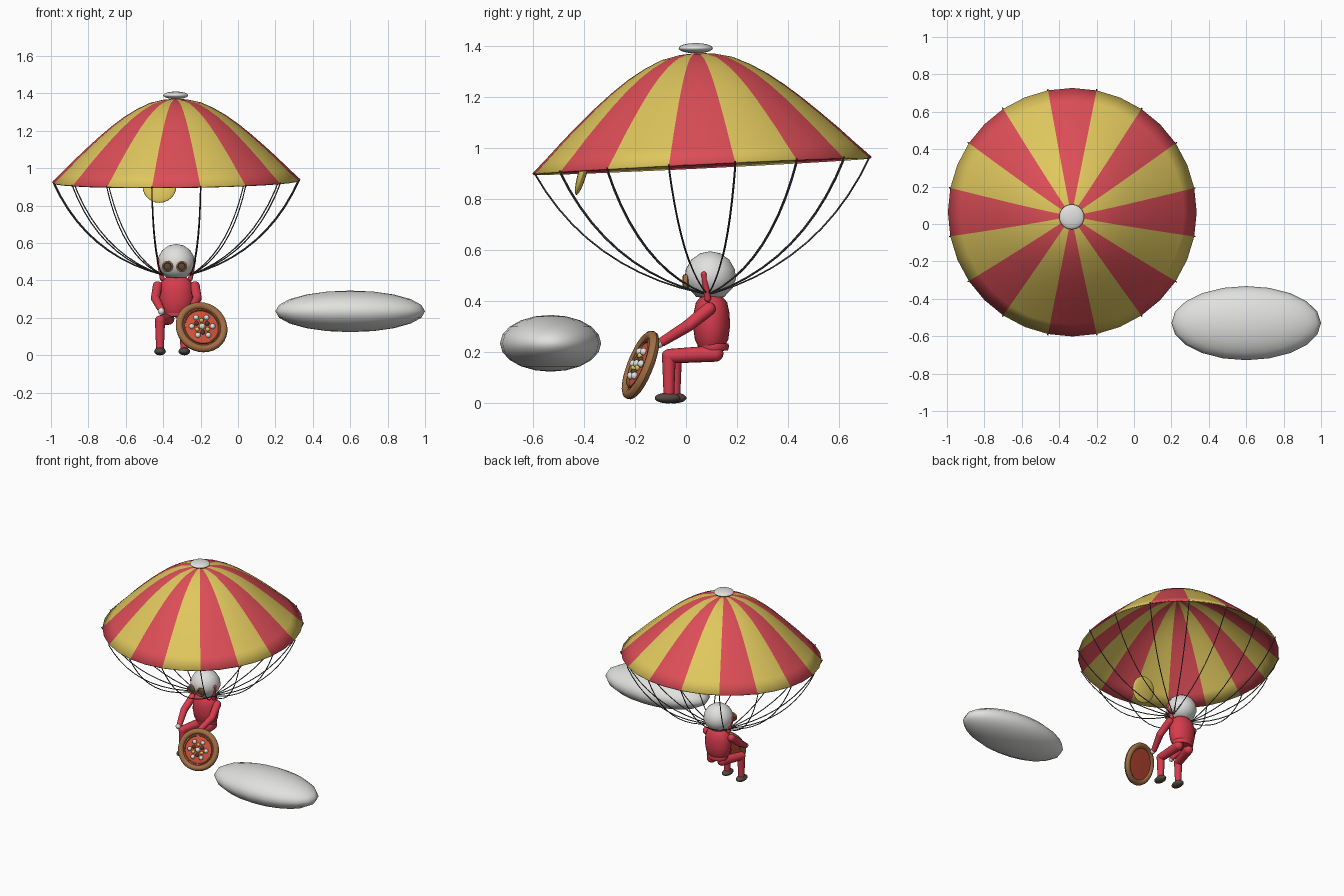
import bpy, bmesh
from math import sin, cos, pi, radians
from mathutils import Vector, Matrix

cube = bpy.data.objects.get("Cube")
if cube:
    bpy.data.objects.remove(cube, do_unlink=True)


def material(name, r, g, b):
    m = bpy.data.materials.new(name)
    m.use_nodes = True
    m.diffuse_color = (r, g, b, 1)
    bsdf = next(n for n in m.node_tree.nodes if n.type == 'BSDF_PRINCIPLED')
    bsdf.inputs["Base Color"].default_value = (r, g, b, 1)
    return m


RED = material("canopy_red", .72, .075, .095)
YELLOW = material("canopy_yellow", .74, .57, .11)
WHITE = material("soft_white", .75, .75, .74)
SUIT = material("suit_red", .68, .045, .075)
BROWN = material("wood_brown", .36, .16, .06)
ORANGE = material("panel_orange_red", .68, .09, .045)
DARK = material("boot_brown", .09, .065, .055)
ROPE = material("rope_grey", .09, .09, .1)

CX = -.33  # middle of the parachutist


def finish(name, bm, mats, matrix=None):
    bmesh.ops.recalc_face_normals(bm, faces=bm.faces)
    for f in bm.faces:
        f.smooth = True
    me = bpy.data.meshes.new(name)
    bm.to_mesh(me)
    bm.free()
    for m in mats:
        me.materials.append(m)
    ob = bpy.data.objects.new(name, me)
    bpy.context.collection.objects.link(ob)
    if matrix:
        ob.matrix_world = matrix
    return ob


def ball(name, loc, radii, mat, rot=None, seg=24):
    bm = bmesh.new()
    bmesh.ops.create_uvsphere(bm, u_segments=seg, v_segments=seg // 2, radius=1)
    rot = rot or Matrix.Identity(4)
    return finish(name, bm, [mat], Matrix.Translation(loc) @ rot @ Matrix.Diagonal((*radii, 1)))


def limb(name, p, q, r1, r2, mat):
    """Tapered tube with a round joint at each end."""
    p, q = Vector(p), Vector(q)
    d = q - p
    turn = d.to_track_quat('Z', 'Y').to_matrix().to_4x4()
    bm = bmesh.new()
    bmesh.ops.create_cone(bm, segments=16, radius1=r1, radius2=r2, depth=d.length,
                          matrix=Matrix.Translation((p + q) / 2) @ turn)
    for end, r in ((p, r1), (q, r2)):
        bmesh.ops.create_uvsphere(bm, u_segments=16, v_segments=8, radius=r,
                                  matrix=Matrix.Translation(end))
    return finish(name, bm, [mat])


def lathe(name, profile, mats, matrix, seg=32, rule=None):
    """Spin a (radius, height) profile round z."""
    bm = bmesh.new()
    rings = []
    for r, z in profile:
        if r == 0:
            rings.append([bm.verts.new((0, 0, z))] * seg)
        else:
            rings.append([bm.verts.new((r * cos(2 * pi * i / seg + pi / 16),
                                        r * sin(2 * pi * i / seg + pi / 16), z)) for i in range(seg)])
    for a, b in zip(rings, rings[1:]):
        for i in range(seg):
            j = (i + 1) % seg
            f = bm.faces.new(dict.fromkeys((a[i], a[j], b[j], b[i])))
            f.material_index = rule(i) if rule else 0
    return finish(name, bm, mats, matrix)


# Canopy: striped, slightly tilted dome
R, H = .665, .44
tilt = (Matrix.Translation((CX, .063, .932)) @ Matrix.Rotation(radians(2.8), 4, 'X')
        @ Matrix.Rotation(radians(-.6), 4, 'Y'))
dome = [(0, 1), (.1, .988), (.21, .95), (.31, .88), (.41, .79), (.51, .68),
        (.61, .555), (.71, .42), (.81, .28), (.9, .145), (1, 0)]
canopy = lathe("canopy", [(r * R, z * H) for r, z in dome], [YELLOW, RED], tilt,
               rule=lambda i: (i // 2) % 2)
shell = canopy.modifiers.new("thickness", 'SOLIDIFY')
shell.thickness = .008
shell.offset = -1
ball("canopy_cap", (CX - .003, .038, 1.39), (.067, .067, .02), WHITE)

# Ropes: sagging lines from each seam to the two shoulders
ropes = bpy.data.curves.new("ropes", 'CURVE')
ropes.dimensions = '3D'
ropes.bevel_depth = .0032
ropes.bevel_resolution = 1
for k in range(16):
    a = (k + .5) * pi / 8
    start = tilt @ Vector((R * 1.008 * cos(a), R * 1.008 * sin(a), .002))
    end = Vector((CX + (.075 if cos(a) > 0 else -.075), .085 + .02 * sin(a), .43))
    mid = (start + end) / 2 + Vector((.06 * cos(a), .06 * sin(a), -.07))
    ctrl = mid * 2 - (start + end) / 2
    line = ropes.splines.new('POLY')
    line.points.add(10)
    for i, pt in enumerate(line.points):
        t = i / 10
        pt.co = (*(start * (1 - t) ** 2 + ctrl * 2 * t * (1 - t) + end * t * t), 1)
ropes.materials.append(ROPE)
bpy.context.collection.objects.link(bpy.data.objects.new("ropes", ropes))

# Head in a white helmet
lathe("helmet", [(0, .595), (.04, .587), (.075, .562), (.096, .525), (.101, .488),
                 (.088, .452), (.055, .417), (0, .408)], [WHITE],
      Matrix.Translation((CX, .095, 0)), 24)

# Torso and pelvis
lathe("torso", [(0, .43), (.05, .422), (.08, .395), (.092, .35), (.094, .3), (.085, .25),
                (.07, .225), (0, .222)], [SUIT],
      Matrix.Translation((CX, .1, 0)) @ Matrix.Diagonal((1, .77, 1, 1)), 24)
lathe("pelvis", [(0, .235), (.072, .235), (.076, .222), (.07, .207), (0, .203)], [SUIT],
      Matrix.Translation((CX, .108, 0)) @ Matrix.Diagonal((1, .8, 1, 1)), 24)

# Goggles, straps, arms and legs on each side
for side, s in (("right", -1), ("left", 1)):
    gx = CX - .009 + s * .038
    face = Matrix.Translation((gx, -.002, .475)) @ Matrix.Rotation(pi / 2, 4, 'X')
    lathe(side + "_goggle_rim", [(.022, -.012), (.03, -.008), (.03, .008), (.022, .012),
                                 (.018, .004), (.022, -.012)], [BROWN], face, 16)
    ball(side + "_goggle_lens", (gx, -.002, .475), (.021, .007, .021), DARK, seg=16)
    limb(side + "_shoulder_strap", (CX + s * .075, .085, .41), (CX + s * .094, .07, .505),
         .013, .011, SUIT)

    shoulder = (CX + s * .1, .09, .37)
    elbow = (CX + s * .112, .01, .305)
    hand = (CX + s * .08, -.09, .243)
    limb(side + "_upper_arm", shoulder, elbow, .026, .024, SUIT)
    limb(side + "_forearm", elbow, hand, .024, .019, SUIT)
    ball(side + "_hand", (hand[0], hand[1] - .014, hand[2] - .008), (.018, .018, .018), WHITE, seg=16)

    fx = CX - .022 + s * .065
    fy = -.055 - s * .012
    limb(side + "_thigh", (CX + s * .042, .115, .195), (fx, fy, .185), .032, .028, SUIT)
    limb(side + "_shin", (fx, fy, .185), (fx, fy, .04), .027, .021, SUIT)
    ball(side + "_boot", (fx, fy - .005, .021), (.031, .05, .021), DARK)

# Round shield, held in front of the left hand
normal = Vector((.25, -.9, .36))
shield = Matrix.Translation((-.195, -.178, .15)) @ normal.to_track_quat('Z', 'Y').to_matrix().to_4x4()
ring = [(.123 + .02 * cos(k * pi / 5), .02 * sin(k * pi / 5)) for k in range(11)]
lathe("shield_rim", ring, [BROWN], shield)
lathe("shield_panel", [(0, .012), (.07, .01), (.112, .004), (.112, -.008), (0, -.012)], [ORANGE], shield)
lathe("shield_inner_band", [(.09, .006), (.093, .014), (.097, .014), (.1, .004)], [BROWN], shield)


def bead(name, r, a, size, mat):
    ball(name, shield @ Vector((r * cos(a), r * sin(a), .014)), (size, size, size), mat, seg=12)


# Flower studs on the shield
bead("flower_middle", 0, 0, .017, WHITE)
for k in range(6):
    a = k * pi / 3
    bead("flower_petal", .058, a, .015, WHITE)
    bead("flower_bud", .034, a + pi / 6, .012, YELLOW if k % 2 else DARK)

# Yellow disc hanging under the canopy front
lean = Matrix.Rotation(radians(-16), 4, 'X')
ball("hanging_disc", (-.42, -.405, .902), (.09, .017, .09), YELLOW, lean)

# Cloud
ball("cloud", (.6, -.53, .235), (.4, .198, .111), WHITE, seg=20)

# Keep hard edges sharp, round parts smooth
bpy.ops.object.select_all(action='DESELECT')
for ob in bpy.context.collection.objects:
    if ob.type == 'MESH':
        ob.select_set(True)
        bpy.context.view_layer.objects.active = ob
bpy.ops.object.shade_smooth_by_angle(angle=radians(40))
